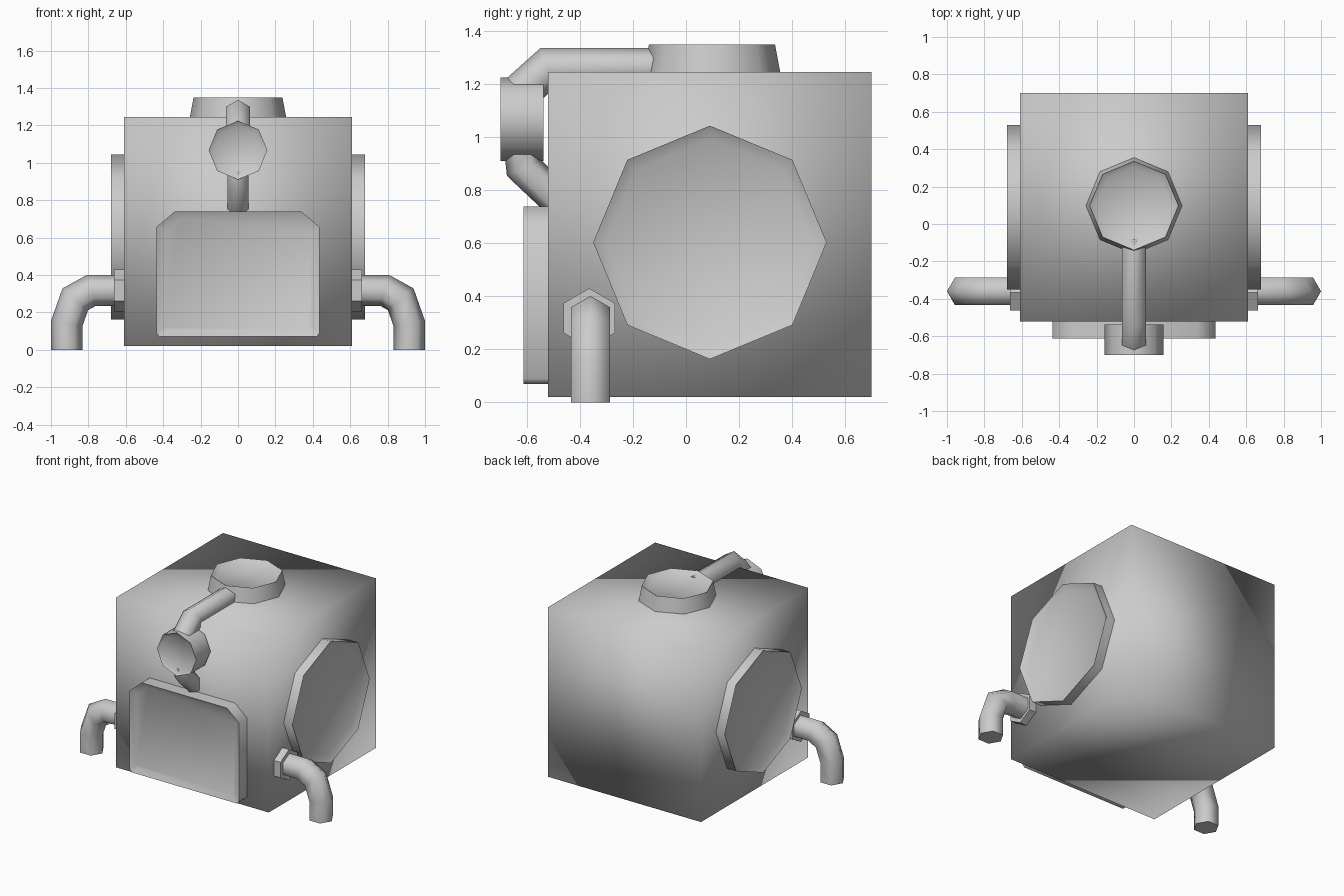
import bpy, bmesh, math
from mathutils import Vector

if "Cube" in bpy.data.objects:
    bpy.data.objects.remove(bpy.data.objects["Cube"])


def make(name, verts, faces, mirror=False, angle=50):
    mesh = bpy.data.meshes.new(name)
    mesh.from_pydata(verts, [], faces)
    bm = bmesh.new()
    bm.from_mesh(mesh)
    bmesh.ops.recalc_face_normals(bm, faces=bm.faces)
    bm.to_mesh(mesh)
    bm.free()
    ob = bpy.data.objects.new(name, mesh)
    bpy.context.collection.objects.link(ob)
    if mirror:
        ob.modifiers.new("mirror", 'MIRROR').use_mirror_merge = False
    bpy.ops.object.select_all(action='DESELECT')
    ob.select_set(True)
    bpy.context.view_layer.objects.active = ob
    bpy.ops.object.shade_smooth_by_angle(angle=math.radians(angle))
    return ob


def loft(name, rings, **kw):
    """Skin a list of equal-length rings and cap both ends."""
    n = len(rings[0])
    verts = [p for r in rings for p in r]
    faces = [(i * n + j, i * n + (j + 1) % n, (i + 1) * n + (j + 1) % n, (i + 1) * n + j)
             for i in range(len(rings) - 1) for j in range(n)]
    faces += [tuple(range(n)), tuple(range(len(verts) - n, len(verts)))]
    return make(name, verts, faces, **kw)


def ngon(n, r):
    return [(r * math.sin(2 * math.pi * k / n), r * math.cos(2 * math.pi * k / n)) for k in range(n)]


def dish(name, outline, centre, u, v, axis, steps, **kw):
    """Outline repeated at (scale, distance along axis)."""
    c, u, v, a = map(Vector, (centre, u, v, axis))
    loft(name, [[c + u * (p * s) + v * (q * s) + a * d for p, q in outline] for s, d in steps], **kw)


def pipe(name, path, side, r, sign=1, **kw):
    """Mitred six-sided tube along a planar path; side is the plane normal."""
    pts, side = [Vector(p) for p in path], Vector(side)
    rings = []
    for i, p in enumerate(pts):
        d0 = (p - pts[max(i - 1, 0)]).normalized()
        d1 = (pts[min(i + 1, len(pts) - 1)] - p).normalized()
        t = (d0 + d1).normalized()
        out = side.cross(t) * sign
        k = 1 / max(t.dot(d1 if d1.length else d0), 0.5)
        rings.append([p + side * a + out * (b * k) for a, b in ngon(6, r)])
    loft(name, rings, angle=65, **kw)


X, Y, Z = (1, 0, 0), (0, 1, 0), (0, 0, 1)

# Box body
dish("body", [(-.61, -.61), (.61, -.61), (.61, .61), (-.61, .61)], (0, .09, 0), X, Y, Z,
     [(1, .02), (1, 1.245)], angle=180)

# Round dished side panels
dish("side_panels", ngon(8, .44), (0, .09, .603), Y, Z, X,
     [(1, .60), (1, .68), (.89, .65)], mirror=True)

# Tapered lid on top
dish("top_lid", ngon(8, .258), (0, .098, 0), X, Y, Z,
     [(1, 1.24), (.92, 1.35), (.78, 1.325)])

# Front plate with clipped corners
plate = [(-.42, -.335), (.42, -.335), (.437, -.315), (.437, .25), (.34, .333),
         (-.34, .333), (-.437, .25), (-.437, -.315)]
dish("front_plate", plate, (0, 0, .405), X, Z, Y,
     [(1, -.51), (1, -.613), (.9, -.59)])

# Barrel on the front with its feed pipes
dish("front_barrel", ngon(8, .157), (0, 0, 1.067), X, Z, Y,
     [(1, -.537), (1, -.70), (.82, -.68)])
pipe("upper_pipe", [(0, -.08, 1.262), (0, -.52, 1.262), (0, -.64, 1.155)], X, .074)
pipe("lower_pipe", [(0, -.62, .96), (0, -.612, .885), (0, -.49, .77)], X, .066)

# Hooked arms and their collars
dish("arm_collars", ngon(6, .112), (0, -.365, .318), Y, Z, X,
     [(1, .60), (1, .663), (.85, .663)], mirror=True)
pipe("arms", [(.60, -.36, .317), (.785, -.36, .317), (.87, -.36, .27), (.916, -.36, .14), (.916, -.36, 0)],
     Y, .084, mirror=True)
